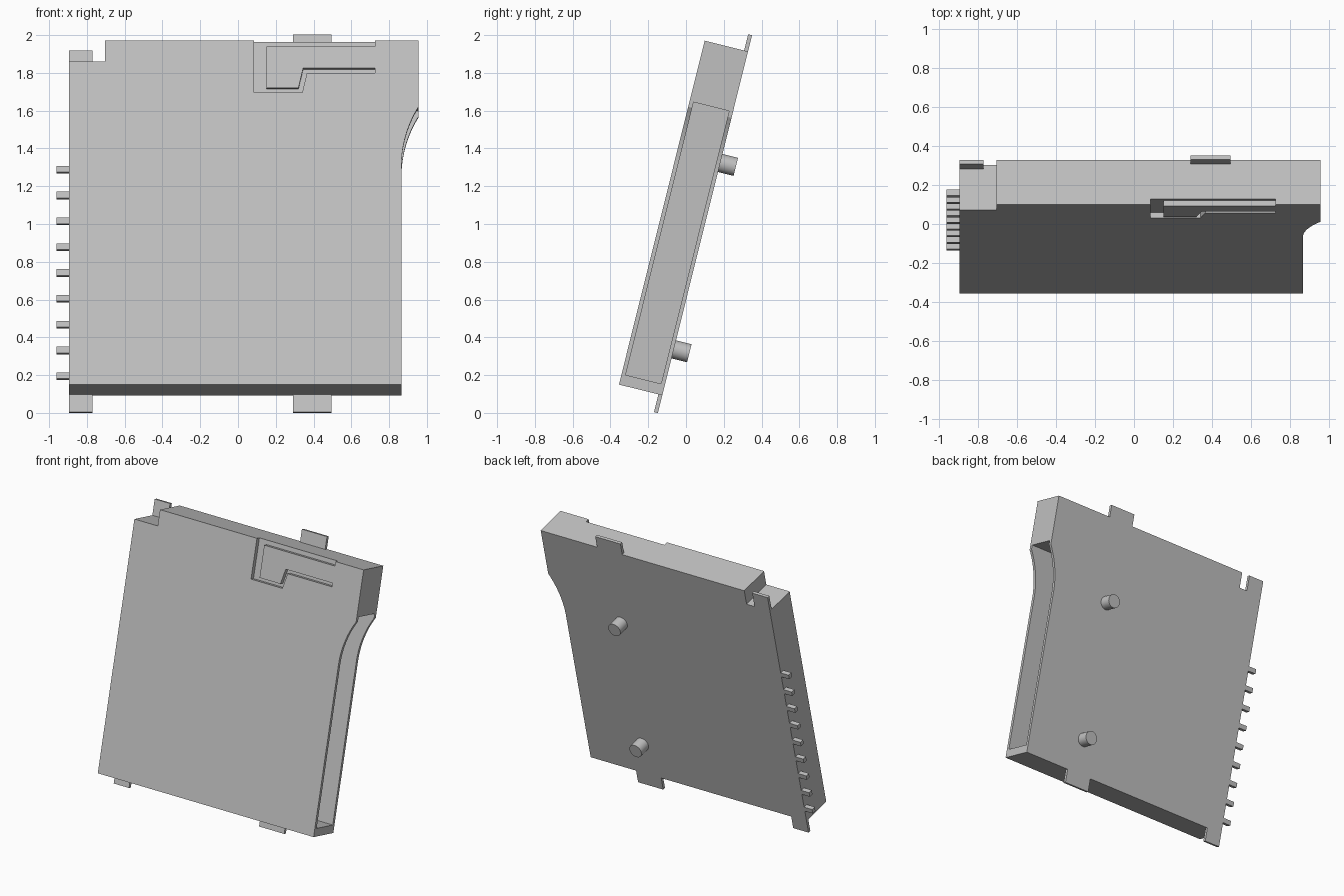
import bpy, bmesh, math
from mathutils import Matrix, Vector

cube = bpy.data.objects.get("Cube")
if cube:
    bpy.data.objects.remove(cube, do_unlink=True)

grey = bpy.data.materials.new("light grey")
grey.use_nodes = True
grey.diffuse_color = (0.527, 0.527, 0.527, 1)
grey.node_tree.nodes["Principled BSDF"].inputs["Base Color"].default_value = grey.diffuse_color

# Everything is drawn upright (x, depth, height), then leaned backwards
LEAN = Matrix.Translation((0, -0.355, 0.15)) @ Matrix.Rotation(math.radians(-14), 4, 'X')
THICK = 0.2365
PLATE = 0.021
HEIGHT = 1.876
LEFT, RIGHT, WIDE = -0.895, 0.865, 0.955


def finish(name, bm):
    bmesh.ops.recalc_face_normals(bm, faces=bm.faces)
    mesh = bpy.data.meshes.new(name)
    bm.to_mesh(mesh)
    bm.free()
    mesh.materials.append(grey)
    ob = bpy.data.objects.new(name, mesh)
    bpy.context.collection.objects.link(ob)
    ob.matrix_world = LEAN
    return ob


def prism(name, outline, d0, d1):
    """Extrude an (x, height) outline from depth d0 to d1."""
    bm = bmesh.new()
    face = bm.faces.new([bm.verts.new((x, d0, v)) for x, v in outline])
    new = bmesh.ops.extrude_face_region(bm, geom=[face])["geom"]
    verts = [g for g in new if isinstance(g, bmesh.types.BMVert)]
    bmesh.ops.translate(bm, verts=verts, vec=Vector((0, d1 - d0, 0)))
    return finish(name, bm)


def box(name, x0, x1, v0, v1, d0, d1):
    return prism(name, [(x0, v0), (x1, v0), (x1, v1), (x0, v1)], d0, d1)


def cut(ob, cutter):
    mod = ob.modifiers.new("cut", 'BOOLEAN')
    mod.operation = 'DIFFERENCE'
    mod.solver = 'EXACT'
    mod.object = cutter
    bpy.context.view_layer.update()
    deps = bpy.context.evaluated_depsgraph_get()
    mesh = bpy.data.meshes.new_from_object(ob.evaluated_get(deps))
    ob.modifiers.clear()
    ob.data = mesh
    bpy.data.objects.remove(cutter, do_unlink=True)


# Housing: flared on one side by an arc, notched at the opposite top corner
flare_start, flare_end = 1.19, 1.515
rise, run = flare_end - flare_start, WIDE - RIGHT
radius = (rise ** 2 + run ** 2) / (2 * run)
sweep = math.asin(rise / radius)
STEPS = 16
flare = [(RIGHT + radius * (1 - math.cos(sweep * i / STEPS)),
          flare_start + radius * math.sin(sweep * i / STEPS)) for i in range(STEPS + 1)]
notch_x, notch_v = -0.705, 1.763
outline = [(LEFT, 0), (RIGHT, 0)] + flare + [
    (WIDE, HEIGHT), (notch_x, HEIGHT), (notch_x, notch_v), (LEFT, notch_v)]
housing = prism("housing", outline, 0, THICK)

# Card slot, open on the flared side
cut(housing, box("slot_cutter", -0.85, 1.2, 0.058, 1.546, 0.022, 0.2155))

# Groove around the spring tongue on the front
groove = [(0.085, 1.9), (0.085, 1.593), (0.34, 1.593), (0.365, 1.701),
          (0.725, 1.701), (0.725, 1.727), (0.345, 1.727), (0.32, 1.619),
          (0.15, 1.619), (0.15, 1.845), (0.725, 1.845), (0.725, 1.9)]
cut(housing, prism("groove_cutter", groove, -0.1, 0.03))

# Thin mounting tabs in the plane of the back
back = (THICK - PLATE, THICK)
box("top_tab", 0.29, 0.495, HEIGHT, 1.965, *back)
box("bottom_tab", 0.29, 0.495, -0.097, 0, *back)
box("corner_bottom_tab", LEFT, -0.77, -0.097, 0, *back)
box("corner_top_tab", LEFT, -0.77, notch_v, HEIGHT, *back)

# Contact pins along one side
for i in range(9):
    v = 0.1 + i * 0.1409
    box(f"contact_pin_{i + 1}", -0.96, LEFT, v - 0.017, v + 0.017, 0.205, 0.2365)

# Round locating pegs on the back
for name, v in (("lower_peg", 0.251), ("upper_peg", 1.268)):
    bm = bmesh.new()
    bmesh.ops.create_cone(bm, cap_ends=True, segments=32, radius1=0.049, radius2=0.049, depth=0.085,
                          matrix=Matrix.Translation((0.4, THICK + 0.0425, v)) @ Matrix.Rotation(math.pi / 2, 4, 'X'))
    peg = finish(name, bm)
    bpy.ops.object.select_all(action='DESELECT')
    peg.select_set(True)
    bpy.context.view_layer.objects.active = peg
    bpy.ops.object.shade_smooth_by_angle()
